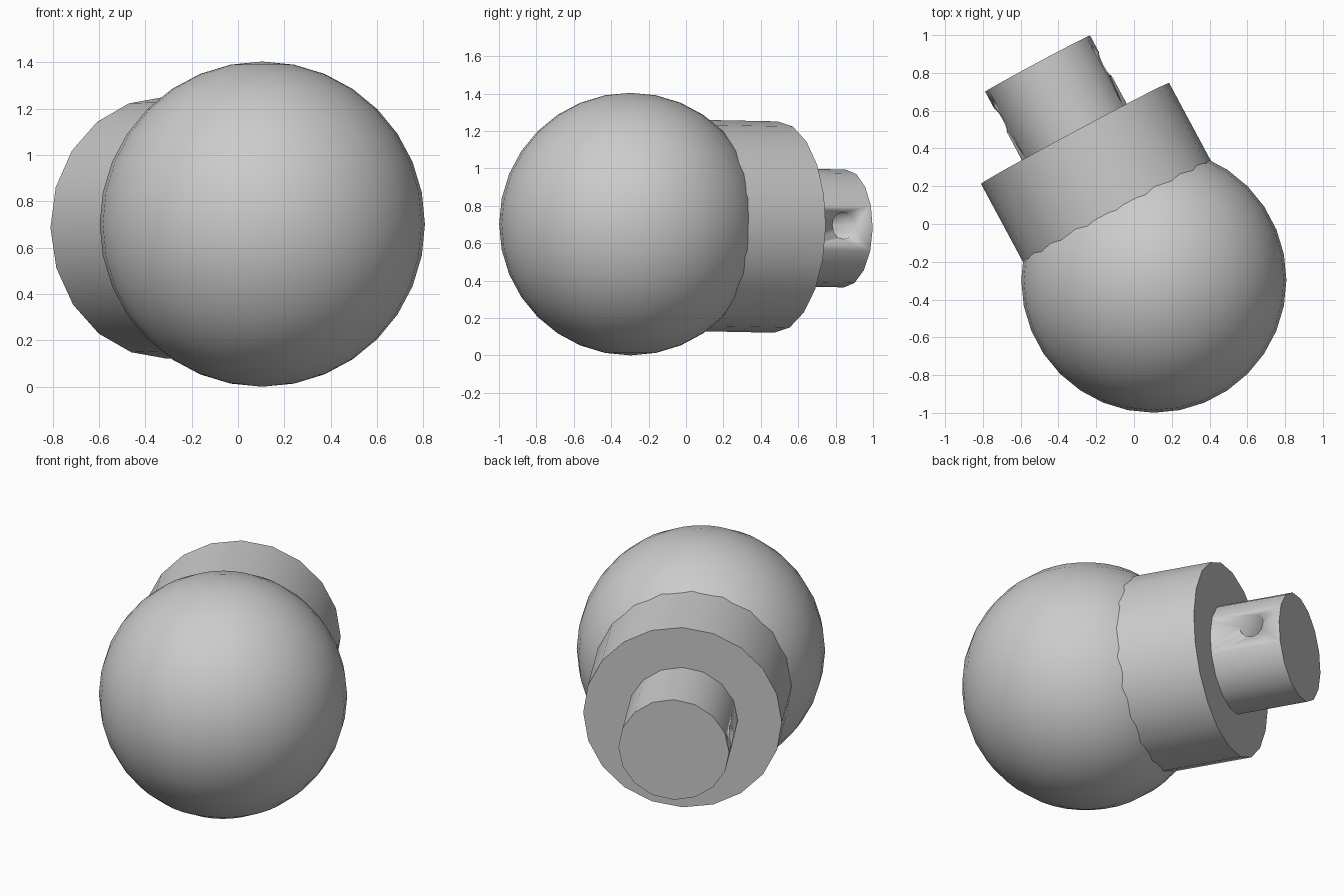
import bpy
import math
from mathutils import Vector

cube = bpy.data.objects.get("Cube")
if cube:
    bpy.data.objects.remove(cube, do_unlink=True)

# One plain grey for the whole model
grey = bpy.data.materials.new("plain_grey")
grey.use_nodes = True
grey.diffuse_color = (0.6, 0.6, 0.6, 1)
grey.node_tree.nodes["Principled BSDF"].inputs["Base Color"].default_value = (0.6, 0.6, 0.6, 1)

CENTRE = Vector((0.105, -0.297, 0.702))
AXIS = Vector((-0.473, 0.881, -0.018)).normalized()
SIDE = Vector((0.881, 0.473, 0)).normalized()


def finish(obj, name):
    obj.name = name
    obj.data.materials.append(grey)
    bpy.ops.object.shade_smooth_by_angle(angle=math.radians(35))
    return obj


def rod(name, middle, direction, radius, length, sides):
    """Cylinder centred on a point and pointing along a direction."""
    bpy.ops.mesh.primitive_cylinder_add(
        vertices=sides, radius=radius, depth=length, location=middle,
        rotation=direction.to_track_quat('Z', 'Y').to_euler())
    return finish(bpy.context.object, name)


def neck_part(name, start, end, radius, sides):
    """Cylinder on the main axis between two distances from the ball centre."""
    return rod(name, CENTRE + AXIS * (start + end) / 2, AXIS, radius, end - start, sides)


# Round body
bpy.ops.mesh.primitive_uv_sphere_add(
    segments=32, ring_count=16, radius=0.702, location=CENTRE)
finish(bpy.context.object, "ball")

# Wide collar and narrow stem
neck_part("collar", 0.3, 0.882, 0.565, 20)
stem = neck_part("stem", 0.8, 1.301, 0.315, 16)

# Pin hole drilled across the stem
drill = rod("pin_hole_cutter", CENTRE + AXIS * 1.13 + Vector((0, 0, 0.012)), SIDE, 0.072, 1, 12)
drill.hide_render = True
drill.hide_set(True)
cut = stem.modifiers.new("pin_hole", 'BOOLEAN')
cut.operation = 'DIFFERENCE'
cut.solver = 'EXACT'
cut.object = drill
stem.modifiers.move(len(stem.modifiers) - 1, 0)
